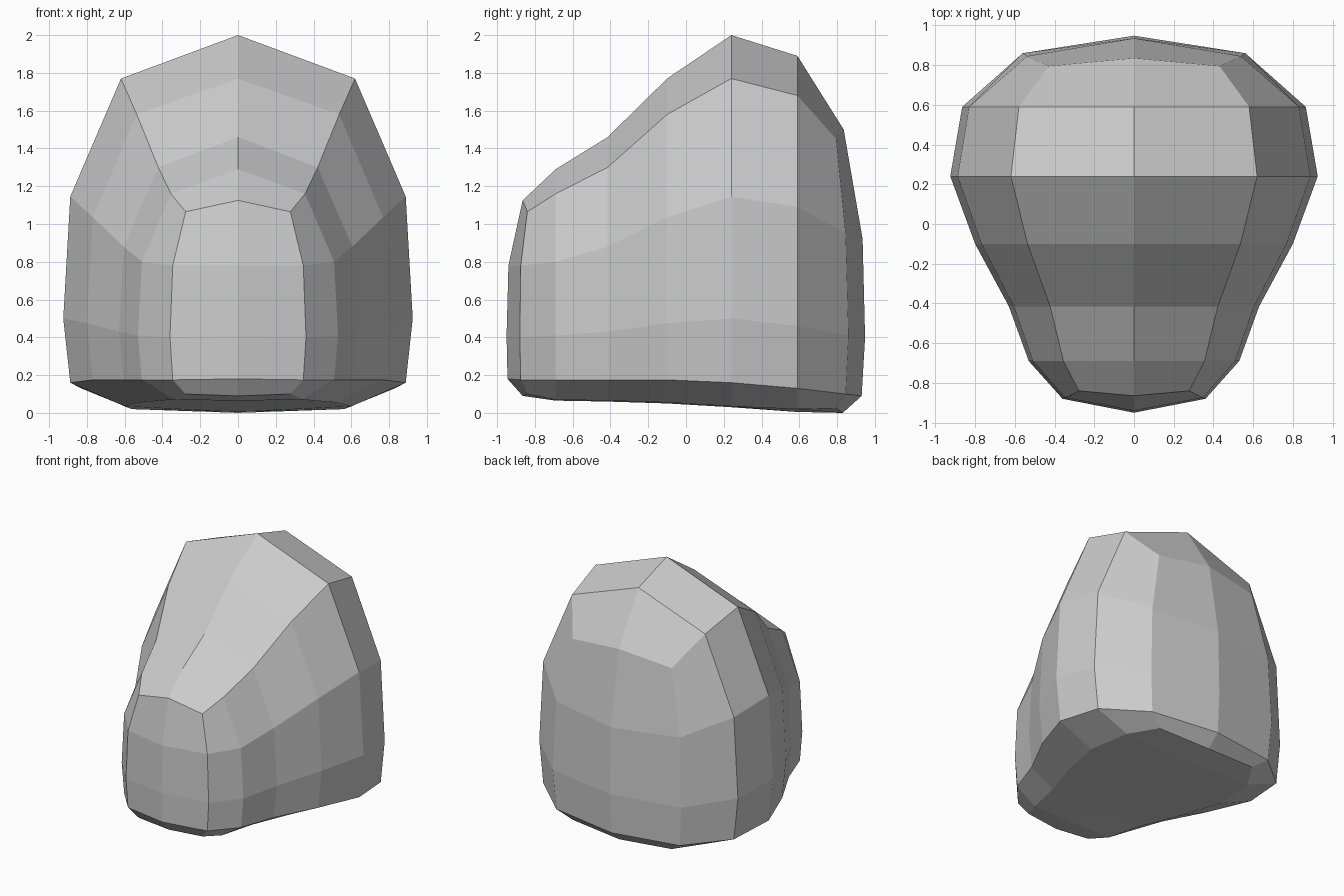
import bpy, bmesh

if "Cube" in bpy.data.objects:
    bpy.data.objects.remove(bpy.data.objects["Cube"])

# Cross-sections from front to back:
# y, half width, then heights: top ridge, shoulder, upper side, side, lower side, underside edge, underside centre
SECTIONS = [
    (-0.88, 0.36, 1.125, 1.065, 0.78, 0.40, 0.175, 0.10, 0.09),
    (-0.69, 0.53, 1.29, 1.16, 0.80, 0.41, 0.175, 0.07, 0.065),
    (-0.415, 0.63, 1.46, 1.30, 0.88, 0.43, 0.175, 0.065, 0.06),
    (-0.10, 0.80, 1.77, 1.58, 1.035, 0.475, 0.175, 0.055, 0.05),
    (0.24, 0.925, 2.00, 1.77, 1.145, 0.50, 0.16, 0.035, 0.03),
    (0.59, 0.865, 1.89, 1.68, 1.09, 0.46, 0.13, 0.02, 0.005),
    (0.86, 0.56, 1.50, 1.45, 0.95, 0.41, 0.10, 0.025, 0.0),
]
# Share of the half width at each row of a section
ROWS = [0, 0.67, 0.96, 1.0, 0.96, 0.65, 0]
END_ROWS = [0, 0.77, 0.96, 1.0, 0.96, 0.77, 0]
# y positions of the rounded end sections, row by row
FRONT_Y = [-0.865, -0.84, -0.875, -0.88, -0.875, -0.84, -0.865]
BACK_Y = [0.835, 0.795, 0.845, 0.86, 0.845, 0.795, 0.83]
# Centre line (y, z) of the front and back faces
FRONT_MID = [(-0.94, 0.78), (-0.95, 0.41), (-0.945, 0.18)]
BACK_MID = [(0.935, 0.92), (0.948, 0.40), (0.93, 0.09)]

bm = bmesh.new()

# Half-sections
rings = []
last = len(SECTIONS) - 1
for i, (y, w, *heights) in enumerate(SECTIONS):
    rows = END_ROWS if i in (0, last) else ROWS
    ys = FRONT_Y if i == 0 else BACK_Y if i == last else [y] * 7
    rings.append([bm.verts.new((w * r, yy, z)) for r, yy, z in zip(rows, ys, heights)])

# Skin between neighbouring sections
for a, b in zip(rings, rings[1:]):
    for j in range(6):
        bm.faces.new((a[j], a[j + 1], b[j + 1], b[j]))


def close_end(ring, middle):
    """Close an end with a column of faces running to the centre line."""
    centre = [ring[0]] + [bm.verts.new((0, y, z)) for y, z in middle] + [ring[6]]
    for j in range(4):
        bm.faces.new((centre[j], centre[j + 1], ring[j + 2], ring[j + 1]))


close_end(rings[0], FRONT_MID)
close_end(rings[-1], BACK_MID)

# Mirror the half shell
bmesh.ops.mirror(bm, geom=bm.verts[:] + bm.edges[:] + bm.faces[:], axis='X', merge_dist=0.0005)
bmesh.ops.remove_doubles(bm, verts=bm.verts[:], dist=0.0005)
bmesh.ops.recalc_face_normals(bm, faces=bm.faces[:])

mesh = bpy.data.meshes.new("boulder")
bm.to_mesh(mesh)
bm.free()
boulder = bpy.data.objects.new("boulder", mesh)
bpy.context.collection.objects.link(boulder)
